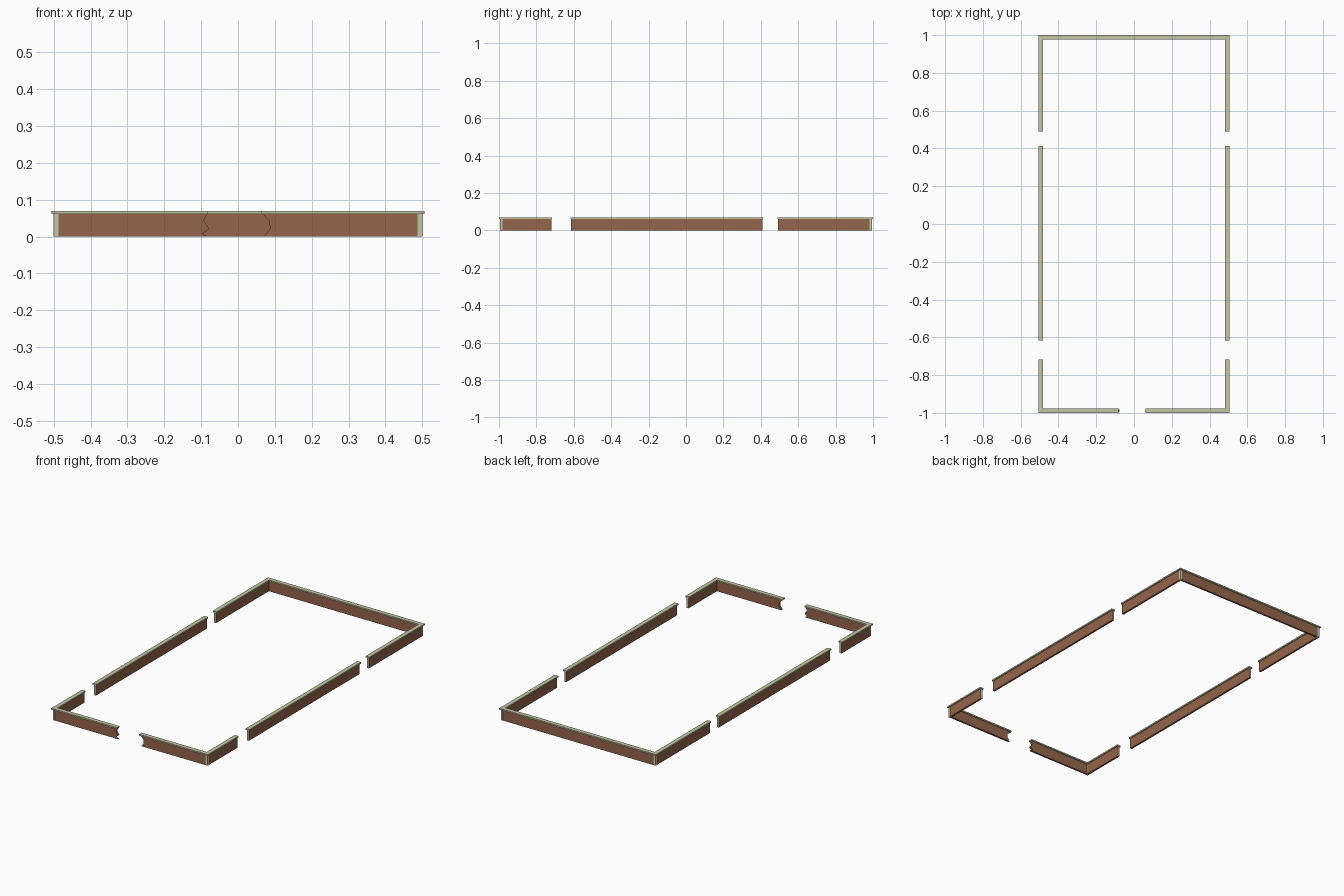
import bpy, bmesh

if "Cube" in bpy.data.objects:
    bpy.data.objects.remove(bpy.data.objects["Cube"])


def material(name, col):
    m = bpy.data.materials.new(name)
    m.diffuse_color = (*col, 1)
    m.use_nodes = True
    m.node_tree.nodes["Principled BSDF"].inputs["Base Color"].default_value = m.diffuse_color
    return m


BRICK = material("brick brown", (0.30, 0.13, 0.07))
STONE = material("pale stone", (0.56, 0.56, 0.36))

WX, WY = 0.4937, 0.9877      # wall centre lines
T, POST, CAP = 0.0115, 0.0127, 0.0245   # thicknesses
H, TOP = 0.061, 0.069        # wall height, coping top


def finish(name, bm, mats):
    bmesh.ops.recalc_face_normals(bm, faces=bm.faces)
    me = bpy.data.meshes.new(name)
    bm.to_mesh(me)
    bm.free()
    for m in mats:
        me.materials.append(m)
    ob = bpy.data.objects.new(name, me)
    bpy.context.collection.objects.link(ob)
    return ob


def box(name, x0, x1, y0, y1, z0, z1, mats, stone_ends=False):
    bm = bmesh.new()
    bmesh.ops.create_cube(bm, size=1)
    for v in bm.verts:
        v.co = (x1 if v.co.x > 0 else x0, y1 if v.co.y > 0 else y0, z1 if v.co.z > 0 else z0)
    bm.normal_update()
    if stone_ends:           # pale end faces at the openings
        for f in bm.faces:
            f.material_index = int(abs(f.normal.y) > 0.9)
    return finish(name, bm, mats)


def broken_wall(name, profile):
    # x/z outline extruded through the wall thickness
    bm = bmesh.new()
    face = bm.faces.new([bm.verts.new((x, -WY - T / 2, z)) for x, z in profile])
    ext = bmesh.ops.extrude_face_region(bm, geom=[face])["geom"]
    for v in ext:
        if isinstance(v, bmesh.types.BMVert):
            v.co.y += T
    return finish(name, bm, [BRICK])


end = WY - POST / 2
lip = 0.003
# side walls with two openings each, plus their coping
for s, side in ((-1, "left"), (1, "right")):
    spans = ((-end, -0.720), (-0.614, 0.409), (0.493, end))
    for i, (a, b) in enumerate(spans):
        x = s * WX
        box(f"{side}_wall_{i}", x - T / 2, x + T / 2, a, b, 0, H, [BRICK, STONE], True)
        ca = -1 if i == 0 else a - lip
        cb = 1 if i == 2 else b + lip
        box(f"{side}_coping_{i}", x - CAP / 2, x + CAP / 2, ca, cb, H, TOP, [STONE])
    # corner posts
    for t, pos in ((-1, "front"), (1, "back")):
        x, y, p = s * WX, t * WY, POST / 2
        box(f"{pos}_{side}_post", x - p, x + p, y - p, y + p, 0, H, [STONE])

# back wall and coping
ex, cx = WX - POST / 2, WX - CAP / 2
box("back_wall", -ex, ex, WY - T / 2, WY + T / 2, 0, H, [BRICK])
box("back_coping", -cx, cx, 1 - CAP, 1, H, TOP, [STONE])

# front wall, broken open in the middle
broken_wall("front_left_wall", [(-ex, 0), (-0.080, 0), (-0.097, 0.007), (-0.078, 0.021),
                                (-0.093, 0.043), (-0.084, H), (-ex, H)])
broken_wall("front_right_wall", [(ex, 0), (0.070, 0), (0.087, 0.021), (0.085, 0.042),
                                 (0.067, H), (ex, H)])
box("front_left_coping", -cx, -0.082, -1, -1 + CAP, H, TOP, [STONE])
box("front_right_coping", 0.062, cx, -1, -1 + CAP, H, TOP, [STONE])
